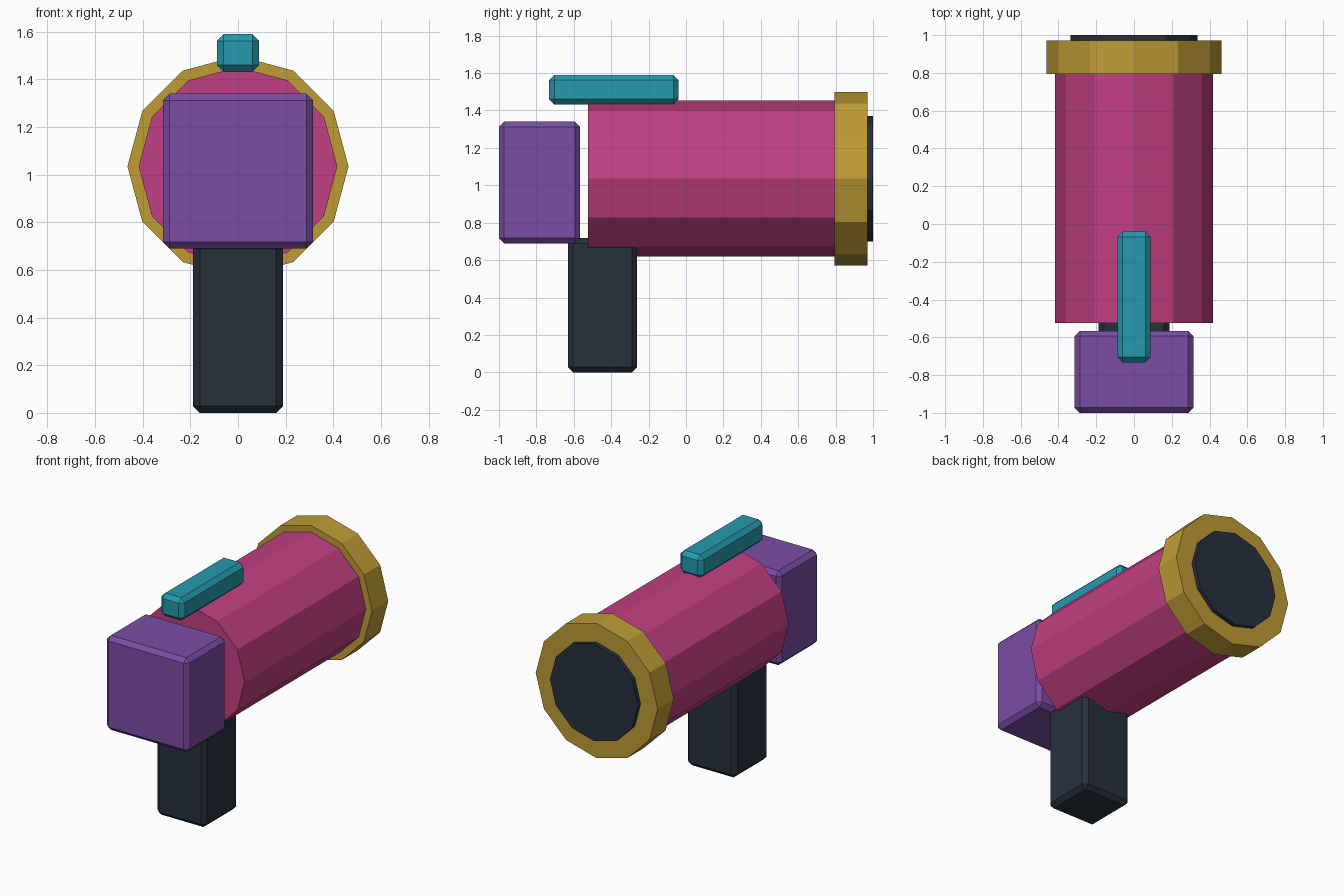
import bpy
import bmesh
from math import pi
from mathutils import Matrix, Vector

if "Cube" in bpy.data.objects:
    bpy.data.objects.remove(bpy.data.objects["Cube"])


def material(name, rgb):
    mat = bpy.data.materials.new(name)
    mat.diffuse_color = [(c / 255) ** 2.2 for c in rgb] + [1]
    mat.use_nodes = True
    mat.node_tree.nodes["Principled BSDF"].inputs["Base Color"].default_value = mat.diffuse_color
    return mat


def add_object(name, bm, mat):
    mesh = bpy.data.meshes.new(name)
    bm.to_mesh(mesh)
    bm.free()
    mesh.materials.append(mat)
    obj = bpy.data.objects.new(name, mesh)
    bpy.context.collection.objects.link(obj)
    return obj


def tube(name, radius, y0, y1, mat):
    """Solid 12-sided cylinder lying along y."""
    bm = bmesh.new()
    place = Matrix.Translation((0, (y0 + y1) / 2, AXIS_Z)) @ Matrix.Rotation(pi / 2, 4, 'X')
    bmesh.ops.create_cone(bm, cap_ends=True, segments=12, radius1=radius,
                          radius2=radius, depth=y1 - y0, matrix=place)
    return add_object(name, bm, mat)


def box(name, half_x, y0, y1, z0, z1, mat, chamfer=0.028):
    """Box centred on x with chamfered edges."""
    bm = bmesh.new()
    bmesh.ops.create_cube(bm, size=1)
    bmesh.ops.scale(bm, vec=(2 * half_x, y1 - y0, z1 - z0), verts=bm.verts)
    bmesh.ops.translate(bm, vec=Vector((0, (y0 + y1) / 2, (z0 + z1) / 2)), verts=bm.verts)
    obj = add_object(name, bm, mat)
    bevel = obj.modifiers.new("chamfer", 'BEVEL')
    bevel.width = chamfer
    bevel.segments = 1
    return obj


AXIS_Z = 1.035
pink = material("pink", (192, 66, 130))
gold = material("gold", (190, 155, 56))
dark = material("dark", (44, 52, 64))
purple = material("purple", (122, 78, 163))
teal = material("teal", (41, 153, 173))

# Barrel, muzzle ring and lens
tube("barrel", 0.417, -0.523, 0.85, pink)
tube("muzzle_ring", 0.464, 0.795, 0.971, gold)
tube("lens", 0.335, 0.90, 1.0, dark)

# Rear housing, grip and top sight
box("rear_housing", 0.315, -1.0, -0.566, 0.69, 1.34, purple)
box("grip", 0.188, -0.632, -0.261, 0.0, 0.717, dark)
box("sight", 0.088, -0.732, -0.04, 1.432, 1.59, teal)
